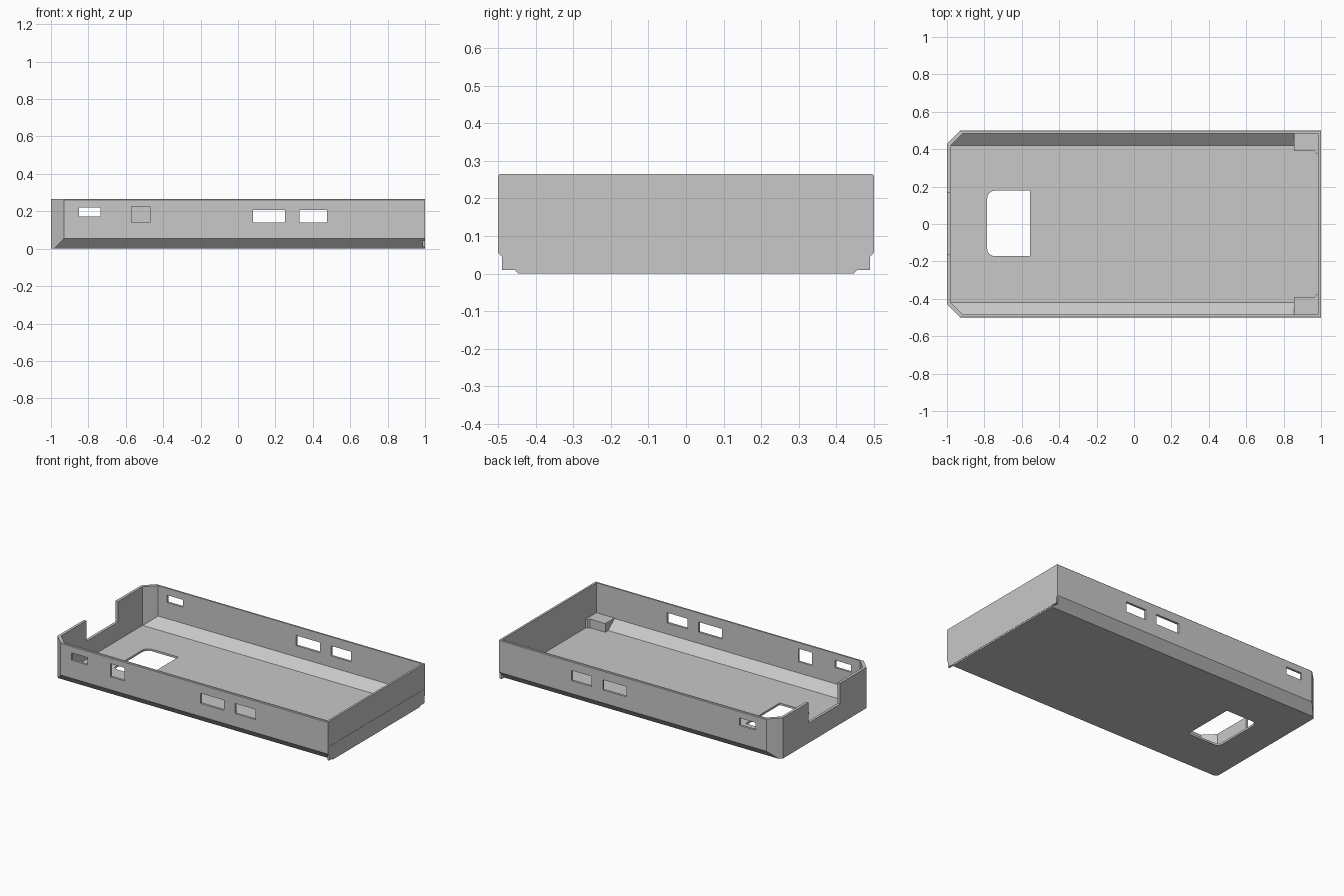
import bpy, bmesh, math
from mathutils import Vector

cube = bpy.data.objects.get("Cube")
if cube:
    bpy.data.objects.remove(cube, do_unlink=True)

grey = bpy.data.materials.new("light_grey_plastic")
grey.use_nodes = True
colour = (0.58, 0.58, 0.58, 1)
grey.diffuse_color = colour
bsdf = next(n for n in grey.node_tree.nodes if n.type == 'BSDF_PRINCIPLED')
bsdf.inputs["Base Color"].default_value = colour


def prism(name, outline, axis, start, end, corner=None):
    """Extrude a 2D outline along an axis; optionally trim both -x corners."""
    place = {'X': lambda u, v: (start, u, v),
             'Y': lambda u, v: (u, start, v),
             'Z': lambda u, v: (u, v, start)}[axis]
    step = Vector([(end - start) * (axis == a) for a in 'XYZ'])
    bm = bmesh.new()
    face = bm.faces.new([bm.verts.new(place(u, v)) for u, v in outline])
    out = bmesh.ops.extrude_face_region(bm, geom=[face], use_keep_orig=True)
    new = [g for g in out["geom"] if isinstance(g, bmesh.types.BMVert)]
    bmesh.ops.translate(bm, verts=new, vec=step)
    if corner:
        for s in (-1, 1):
            bmesh.ops.bisect_plane(bm, geom=bm.verts[:] + bm.edges[:] + bm.faces[:],
                                   plane_co=(-corner, 0, 0), plane_no=(-1, s, 0),
                                   clear_outer=True)
            bmesh.ops.holes_fill(bm, edges=[e for e in bm.edges if e.is_boundary])
    bmesh.ops.recalc_face_normals(bm, faces=bm.faces[:])
    mesh = bpy.data.meshes.new(name)
    bm.to_mesh(mesh)
    bm.free()
    mesh.materials.append(grey)
    obj = bpy.data.objects.new(name, mesh)
    bpy.context.scene.collection.objects.link(obj)
    return obj


def rect(u0, u1, v0, v1):
    return [(u0, v0), (u1, v0), (u1, v1), (u0, v1)]


def symmetric(half):
    return half + [(-y, z) for y, z in reversed(half)]


def cut(target, cutter):
    cutter.hide_render = True
    mod = target.modifiers.new("cut", 'BOOLEAN')
    mod.operation, mod.solver, mod.object = 'DIFFERENCE', 'EXACT', cutter
    bpy.context.view_layer.objects.active = target
    bpy.ops.object.modifier_apply(modifier=mod.name)
    bpy.data.objects.remove(cutter, do_unlink=True)


# Tray shell with sloped lower sides and trimmed end corners
tray = prism("tray", symmetric([(0.447, 0), (0.5, 0.055), (0.5, 0.261), (0.496, 0.265)]),
             'X', -1, 0.9985, corner=1.43)
cut(tray, prism("cavity", symmetric([(0.42, 0.013), (0.485, 0.067), (0.485, 0.4)]),
                'X', -0.982, 0.985, corner=1.40)) 

# Port openings through both long walls
for x0, x1, z0, z1 in [(-0.85, -0.735, 0.172, 0.22),
                       (0.08, 0.25, 0.14, 0.206),
                       (0.33, 0.475, 0.14, 0.206)]:
    cut(tray, prism("port", rect(x0, x1, z0, z1), 'Y', -0.6, 0.6))

# Square opening in the front wall only
cut(tray, prism("square_port", rect(-0.57, -0.47, 0.14, 0.225), 'Y', -0.6, -0.45))

# Notch in the short end wall
cut(tray, prism("end_notch", rect(-0.16, 0.168, 0.13, 0.4), 'X', -1.1, -0.95))

# Floor opening, rounded on its outer side
radius = 0.04
hole = [(-0.555, -0.172), (-0.555, 0.178)]
for y, first in ((0.178 - radius, 90), (-0.172 + radius, 180)):
    for i in range(5):
        a = math.radians(first + i * 22.5)
        hole.append((-0.785 + radius + radius * math.cos(a), y + radius * math.sin(a)))
cut(tray, prism("floor_hole", hole, 'Z', -0.1, 0.05))

# Thin end plate reaching below the sloped sides
prism("end_plate", rect(-0.49, 0.49, 0.009, 0.1), 'X', 0.987, 1)

# Corner supports inside the closed end
for s, side in ((-1, "front"), (1, "back")):
    profile = [(0.39, 0.008), (0.445, 0.008), (0.492, 0.058), (0.492, 0.07), (0.39, 0.07)]
    prism(side + "_corner_support", [(s * y, z) for y, z in profile], 'X', 0.855, 0.99)
    fillet = [(0.962, 0.392), (0.99, 0.392), (0.99, 0.372), (0.975, 0.376)]
    prism(side + "_support_fillet", [(x, s * y) for x, y in fillet], 'Z', 0.008, 0.07)
